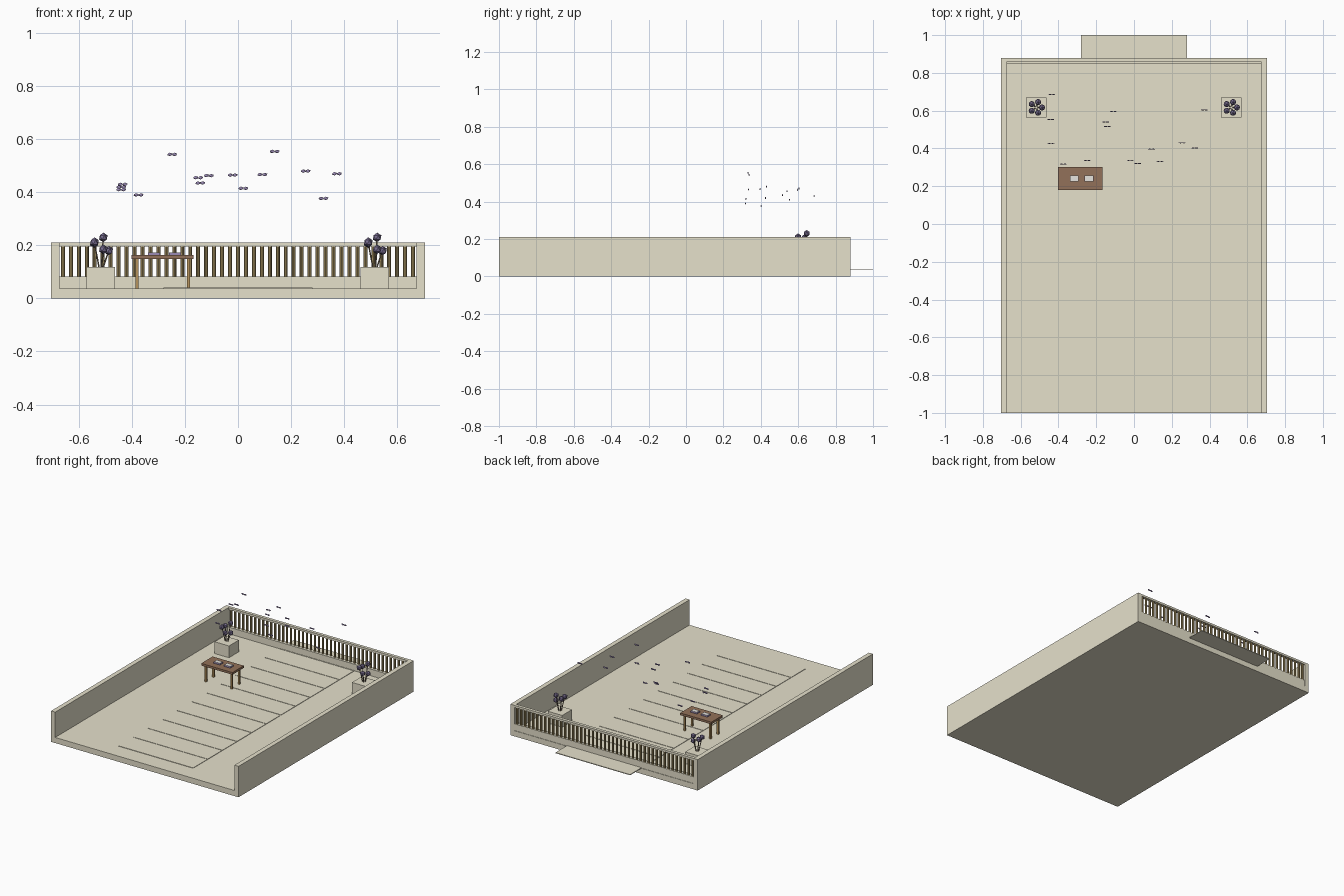
import bpy, bmesh, math
from mathutils import Matrix, Vector

if "Cube" in bpy.data.objects:
    bpy.data.objects.remove(bpy.data.objects["Cube"])


def material(name, rgb):
    m = bpy.data.materials.new(name)
    m.diffuse_color = (*rgb, 1)
    m.use_nodes = True
    m.node_tree.nodes["Principled BSDF"].inputs["Base Color"].default_value = m.diffuse_color
    return m


STONE = material("pale stone", (0.79, 0.75, 0.60))
BROWN = material("brown wood", (0.29, 0.165, 0.10))
TAN = material("tan wood", (0.46, 0.29, 0.11))
OLIVE = material("olive wood", (0.36, 0.27, 0.115))
PURPLE = material("dusk purple", (0.19, 0.155, 0.28))
STEM = material("stem brown", (0.27, 0.21, 0.15))
LILAC = material("lilac", (0.33, 0.26, 0.47))
PAPER = material("paper grey", (0.82, 0.80, 0.76))


def finish(bm, name, mat):
    me = bpy.data.meshes.new(name)
    bm.to_mesh(me)
    bm.free()
    me.materials.append(mat)
    ob = bpy.data.objects.new(name, me)
    bpy.context.collection.objects.link(ob)
    return ob


def add_box(bm, x0, x1, y0, y1, z0, z1):
    mat = Matrix.Translation(((x0 + x1) / 2, (y0 + y1) / 2, (z0 + z1) / 2)) @ \
        Matrix.Diagonal((x1 - x0, y1 - y0, z1 - z0, 1))
    bmesh.ops.create_cube(bm, size=1, matrix=mat)


def boxes(name, mat, items):
    bm = bmesh.new()
    for b in items:
        add_box(bm, *b)
    return finish(bm, name, mat)


FLOOR = 0.038

# terrace shell: floor, side walls, low back wall, hand rail
boxes("floor_slab", STONE, [(-0.704, 0.704, -1, 0.88, 0, FLOOR)])
for side, x0, x1 in (("left", -0.704, -0.673), ("right", 0.673, 0.704)):
    boxes(side + "_wall", STONE, [(x0, x1, -1, 0.88, FLOOR, 0.21)])
boxes("back_low_wall", STONE, [(-0.673, 0.673, 0.85, 0.877, FLOOR, 0.083)])
boxes("hand_rail", STONE, [(-0.673, 0.673, 0.859, 0.88, 0.196, 0.21)])

# railing balusters
bm = bmesh.new()
for i in range(-22, 23):
    bmesh.ops.create_cone(bm, cap_ends=True, segments=8, radius1=0.0075, radius2=0.0075,
                          depth=0.113, matrix=Matrix.Translation((i * 0.03, 0.869, 0.1395)))
finish(bm, "balusters", OLIVE)

# row of thin paving slabs running out past the back wall
step = 1.885 / 12
boxes("path_slabs", STONE, [(-0.28, 0.28, -0.885 + i * step + 0.004, -0.885 + (i + 1) * step,
                             0.036, 0.041) for i in range(12)])

# table with two open books
boxes("table_top", BROWN, [(-0.402, -0.168, 0.18, 0.302, 0.148, 0.163)])
boxes("table_legs", TAN, [(x - 0.006, x + 0.006, y - 0.006, y + 0.006, FLOOR, 0.148)
                          for x in (-0.381, -0.187) for y in (0.2, 0.282)])
books = [-0.317, -0.238]
boxes("book_covers", LILAC, [(x - 0.023, x + 0.023, 0.225, 0.257, 0.163, 0.172) for x in books])
boxes("book_pages", PAPER, [(x - 0.022, x + 0.022, 0.226, 0.256, 0.172, 0.174) for x in books])

# planters with stems and faceted blooms
for side, cx in (("left", -0.517), ("right", 0.515)):
    cy = 0.617
    boxes(side + "_planter", STONE, [(cx - 0.054, cx + 0.054, cy - 0.053, cy + 0.053, FLOOR, 0.118)])
    blooms, stems = bmesh.new(), bmesh.new()
    for k, z in enumerate((0.18, 0.23, 0.208, 0.212, 0.185)):
        a = k * math.tau / 5
        tip = Vector((cx + 0.03 * math.cos(a), cy + 0.03 * math.sin(a), z))
        foot = Vector((cx + 0.008 * math.cos(a), cy + 0.008 * math.sin(a), 0.116))
        bmesh.ops.create_icosphere(blooms, subdivisions=1, radius=0.018,
                                   matrix=Matrix.Translation(tip))
        d = tip - foot
        rot = d.to_track_quat('Z', 'Y').to_matrix().to_4x4()
        bmesh.ops.create_cone(stems, cap_ends=True, segments=6, radius1=0.003, radius2=0.0025,
                              depth=d.length, matrix=Matrix.Translation((tip + foot) / 2) @ rot)
    finish(blooms, side + "_blooms", PURPLE)
    finish(stems, side + "_stems", STEM)

# floating butterflies: a pair of small flat wings each
spots = [(-0.435, 0.685, 0.43), (-0.11, 0.595, 0.463), (-0.44, 0.553, 0.41),
         (-0.15, 0.54, 0.455), (-0.142, 0.516, 0.435), (-0.44, 0.425, 0.42),
         (-0.375, 0.317, 0.39), (-0.248, 0.337, 0.543), (-0.02, 0.335, 0.465),
         (0.02, 0.32, 0.415), (0.092, 0.396, 0.467), (0.138, 0.332, 0.554),
         (0.255, 0.43, 0.48), (0.322, 0.402, 0.377), (0.373, 0.604, 0.47)]
bm = bmesh.new()
for x, y, z in spots:
    for s in (-1, 1):
        m = Matrix.Translation((x + s * 0.009, y, z)) @ Matrix.Diagonal((0.0105, 0.003, 0.0065, 1))
        bmesh.ops.create_icosphere(bm, subdivisions=1, radius=1, matrix=m)
finish(bm, "butterflies", LILAC)
